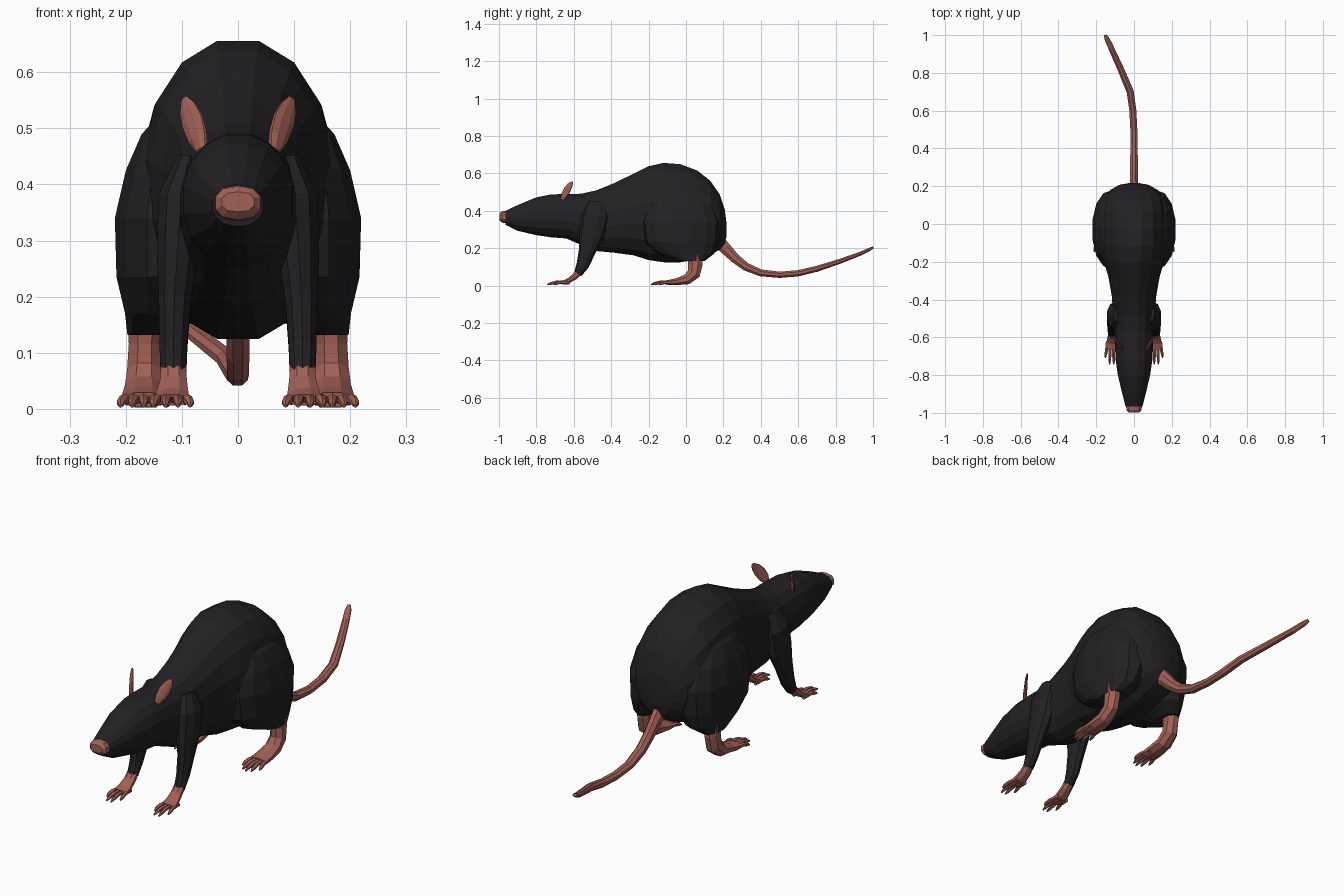
import bpy, bmesh, math
from mathutils import Vector


def material(name, rgb):
    m = bpy.data.materials.new(name)
    m.diffuse_color = (*rgb, 1)
    return m


FUR = material("dark_fur", (0.017, 0.015, 0.017))
SKIN = material("pink_skin", (0.36, 0.12, 0.095))


def spow(v, e):
    return math.copysign(abs(v) ** e, v)


def loft(bm, rings, n=8, axis=None, side=(1, 0, 0), power=2.0):
    """Skin a run of (x, y, z, side radius, other radius) rings and cap the ends."""
    pts = [Vector(r[:3]) for r in rings]
    loops = []
    for i, r in enumerate(rings):
        t = Vector(axis) if axis else pts[min(i + 1, len(pts) - 1)] - pts[max(i - 1, 0)]
        t.normalize()
        s = Vector(side)
        s = (s - t * s.dot(t)).normalized()
        u = s.cross(t)
        loop = []
        for k in range(n):
            a = 2 * math.pi * (k + 0.5) / n
            c, d = spow(math.cos(a), 2 / power), spow(math.sin(a), 2 / power)
            loop.append(bm.verts.new(pts[i] + s * c * r[3] + u * d * r[4]))
        loops.append(loop)
    for a, b in zip(loops, loops[1:]):
        for k in range(n):
            bm.faces.new((a[k], a[(k + 1) % n], b[(k + 1) % n], b[k]))
    bm.faces.new(loops[0])
    bm.faces.new(loops[-1][::-1])


def finish(bm, name, mat, mirror=False):
    bmesh.ops.recalc_face_normals(bm, faces=bm.faces)
    me = bpy.data.meshes.new(name)
    bm.to_mesh(me)
    bm.free()
    me.materials.append(mat)
    ob = bpy.data.objects.new(name, me)
    bpy.context.collection.objects.link(ob)
    if mirror:
        ob.modifiers.new("mirror", 'MIRROR').use_mirror_merge = False
    return ob


def part(name, mat, rings, mirror=False, **kw):
    bm = bmesh.new()
    loft(bm, rings, **kw)
    return finish(bm, name, mat, mirror)


# Body and head: y, bottom, top, half width
profile = [(-.965, .325, .40, .046), (-.9, .292, .432, .063), (-.8, .268, .474, .087),
           (-.72, .256, .49, .099), (-.64, .25, .492, .103), (-.56, .215, .494, .104),
           (-.48, .182, .512, .112), (-.38, .172, .553, .12), (-.28, .158, .603, .138),
           (-.2, .132, .643, .162), (-.12, .12, .661, .175), (-.03, .12, .654, .178),
           (.06, .135, .62, .176), (.13, .16, .564, .162), (.18, .19, .49, .128),
           (.207, .22, .41, .08), (.216, .26, .34, .03)]
part("body", FUR, [(0, y, (b + t) / 2, w, (t - b) / 2) for y, b, t, w in profile],
     n=16, axis=(0, 1, 0), power=2.1)

# Nose
part("nose", SKIN, [(0, -.955, .366, .044, .033), (0, -.985, .367, .042, .03),
                    (0, -.998, .369, .03, .018)], n=10, axis=(0, 1, 0), power=2.4)

# Haunches bulging from the rear of the body
part("haunch", FUR, [(.1, -.05, .54, .025, .06), (.11, -.045, .49, .063, .125),
                     (.11, -.035, .425, .092, .185), (.11, -.03, .34, .112, .212),
                     (.113, -.025, .235, .106, .2), (.128, 0, .17, .075, .15),
                     (.158, .03, .132, .04, .07)],
     mirror=True, n=14, axis=(0, 0, -1), power=2.2)

# Front legs
part("front_leg", FUR, [(.085, -.475, .445, .025, .045), (.1, -.485, .37, .045, .075),
                        (.108, -.505, .27, .038, .066), (.113, -.527, .19, .03, .046),
                        (.115, -.552, .11, .026, .034), (.115, -.578, .062, .024, .022)],
     mirror=True, n=10)


def foot(name, rings, cx, count, start, length, spread, radius):
    """Sole and ankle loft plus a fan of jointed toes."""
    bm = bmesh.new()
    loft(bm, rings, n=8)
    for i in range(count):
        f = 2 * i / (count - 1) - 1
        reach = length * (1 - 0.3 * f * f)
        x0, x1 = cx + f * spread * .7, cx + f * spread
        y0 = start + .012 * f * f
        loft(bm, [(x0, y0 + .02, .015, radius, radius),
                  (x0 * .5 + x1 * .5, y0 - reach * .45, .018, radius, radius),
                  (x1, y0 - reach * .8, .011, radius * .8, radius * .8),
                  (x1, y0 - reach, .005, radius * .35, radius * .35)], n=6)
    finish(bm, name, SKIN, mirror=True)


# Front paws and hind feet
foot("front_paw", [(.115, -.565, .08, .023, .022), (.115, -.598, .046, .026, .018),
                   (.117, -.63, .025, .031, .014), (.118, -.662, .016, .034, .011)],
     .118, 4, -.655, .092, .033, .009)
foot("hind_foot", [(.165, .045, .17, .034, .045), (.166, .05, .115, .031, .042),
                   (.167, .042, .065, .033, .038), (.168, .005, .033, .036, .03),
                   (.168, -.05, .021, .041, .02), (.168, -.1, .016, .042, .014)],
     .168, 5, -.095, .093, .041, .0095)

# Ears: thin leaves turned outward
part("ear", SKIN, [(.064, -.66, .462, .013, .009), (.072, -.65, .485, .023, .008),
                   (.081, -.635, .512, .026, .006), (.09, -.62, .536, .02, .005),
                   (.096, -.607, .553, .008, .003)], mirror=True, n=8, side=(.7, .7, 0))

# Tail
part("tail", SKIN, [(0, .165, .245, .026, .038), (0, .21, .2, .024, .034),
                    (0, .26, .148, .023, .028), (0, .32, .101, .022, .024),
                    (0, .4, .068, .021, .02), (-.001, .5, .058, .02, .018),
                    (-.006, .6, .066, .02, .018), (-.02, .7, .09, .02, .017),
                    (-.07, .82, .129, .018, .014), (-.12, .93, .17, .016, .011),
                    (-.143, .98, .193, .014, .009), (-.152, .999, .204, .008, .006)], n=8)
